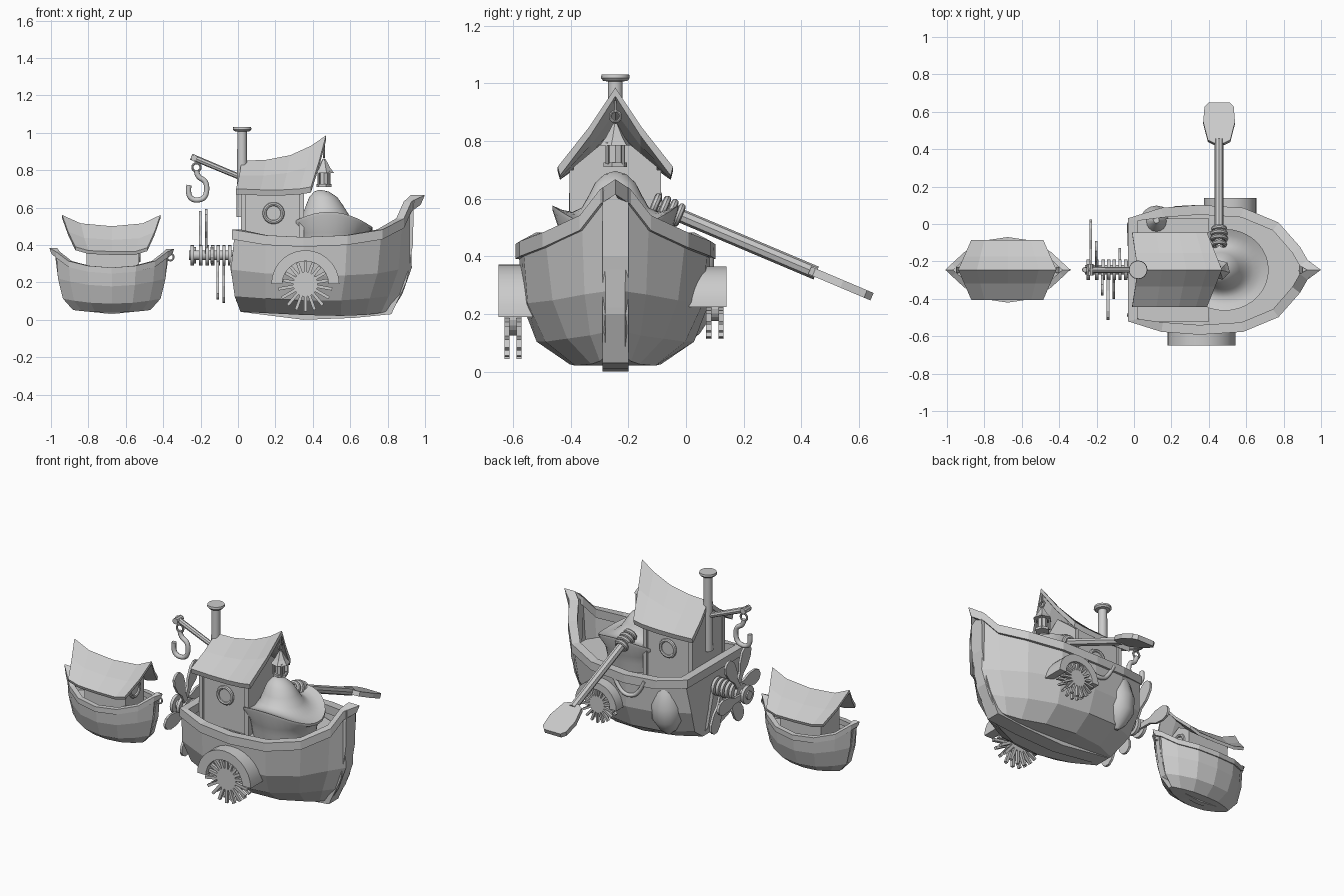
import bpy, bmesh, math
from mathutils import Vector as V

if "Cube" in bpy.data.objects:
    bpy.data.objects.remove(bpy.data.objects["Cube"])

CY = -0.245  # centre line of both boats


def mesh(name, parts, smooth=False, solid=0):
    vs, fs = [], []
    for v, f in parts:
        o = len(vs)
        vs += [tuple(p) for p in v]
        fs += [[i + o for i in q] for q in f]
    me = bpy.data.meshes.new(name)
    me.from_pydata(vs, [], fs)
    bm = bmesh.new()
    bm.from_mesh(me)
    bmesh.ops.recalc_face_normals(bm, faces=bm.faces)
    bm.to_mesh(me)
    bm.free()
    ob = bpy.data.objects.new(name, me)
    bpy.context.collection.objects.link(ob)
    if solid:
        m = ob.modifiers.new("shell", 'SOLIDIFY')
        m.thickness, m.offset = solid, 0
    if smooth:
        bpy.ops.object.select_all(action='DESELECT')
        bpy.context.view_layer.objects.active = ob
        ob.select_set(True)
        bpy.ops.object.shade_smooth_by_angle(angle=math.radians(40))
    return ob


def loft(rows, closed=True, loop=False, caps=True):
    n, m = len(rows[0]), len(rows)
    f = []
    for i in range(m if loop else m - 1):
        k = (i + 1) % m
        for j in range(n if closed else n - 1):
            l = (j + 1) % n
            f.append([i * n + j, i * n + l, k * n + l, k * n + j])
    if caps and not loop:
        f += [list(range(n)), list(range((m - 1) * n, m * n))]
    return [p for r in rows for p in r], f


def prism(pts, vec):
    return loft([[V(p) for p in pts], [V(p) + V(vec) for p in pts]])


def box(x0, x1, y0, y1, z0, z1):
    return prism([(x0, y0, z0), (x1, y0, z0), (x1, y1, z0), (x0, y1, z0)], (0, 0, z1 - z0))


def turned(a, b, prof, n=16):
    """Rings of (fraction along a-b, radius)."""
    a, b = V(a), V(b)
    d = (b - a).normalized()
    u = d.orthogonal().normalized()
    w = d.cross(u)
    return loft([[a.lerp(b, t) + (u * math.cos(k * math.tau / n) + w * math.sin(k * math.tau / n)) * r
                  for k in range(n)] for t, r in prof])


def cyl(a, b, r, r2=None, n=16):
    return turned(a, b, [(0, r), (1, r if r2 is None else r2)], n)


def torus(c, axis, R, r, n=20, m=8):
    d = V(axis).normalized()
    u = d.orthogonal().normalized()
    w = d.cross(u)
    rows = []
    for k in range(n):
        e = u * math.cos(k * math.tau / n) + w * math.sin(k * math.tau / n)
        rows.append([V(c) + e * (R + r * math.cos(j * math.tau / m)) + d * r * math.sin(j * math.tau / m)
                     for j in range(m)])
    return loft(rows, loop=True)


def tube(name, pts, r):
    cu = bpy.data.curves.new(name, 'CURVE')
    cu.dimensions, cu.bevel_depth, cu.bevel_resolution, cu.use_fill_caps = '3D', r, 2, True
    s = cu.splines.new('NURBS')
    s.points.add(len(pts) - 1)
    for q, p in zip(s.points, pts):
        q.co = (*p, 1)
    s.use_endpoint_u, s.order_u = True, 3
    bpy.context.collection.objects.link(bpy.data.objects.new(name, cu))


def hull(name, levels, solid):
    rows = []
    for st in zip(*levels):
        rows.append([V((x, CY + w, z)) for x, w, z in st] + [V((x, CY - w, z)) for x, w, z in st[::-1]])
    mesh(name, [loft(rows, closed=False)], solid=solid)


def gunwale(name, path, out, inn, up, down):
    """Rectangular rail swept round a closed half-outline, mirrored; w = 0 marks a tip."""
    full = path + [(x, -w, z) for x, w, z in path[::-1] if w > 0]
    n, rows = len(full), []
    for i, (x, w, z) in enumerate(full):
        a, b = full[i - 1], full[(i + 1) % n]
        t = V((b[0] - a[0], b[1] - a[1], 0)).normalized()
        nr = V((-t.y, t.x, 0))
        k = 2 if w == 0 else 1
        p = V((x, CY + w, z))
        rows.append([p + nr * out * k + V((0, 0, up)), p - nr * inn + V((0, 0, up)),
                     p - nr * inn - V((0, 0, down)), p + nr * out - V((0, 0, down))])
    mesh(name, [loft(rows, loop=True)])


def roof(name, stations, half, thick):
    rows = []
    for xr, zr, xe, ze in stations:
        s = [(xe, half, ze), (xr * .55 + xe * .45, half * .45, zr * .55 + ze * .45 - .012), (xr, 0, zr)]
        top = s + [(x, -y, z) for x, y, z in s[1::-1]]
        rows.append([(x, CY + y, z) for x, y, z in top] + [(x, CY + y * .96, z - thick) for x, y, z in top[::-1]])
    mesh(name, [loft(rows)])


def strip(name, outer, inner, w):
    mesh(name, [loft([[(a[0], CY - w, a[1]), (a[0], CY + w, a[1]), (b[0], CY + w, b[1]), (b[0], CY - w, b[1])]
                      for a, b in zip(outer, inner)])])


# main hull, rail, keel and deck
rim = [(-.01, .27, .46), (.15, .31, .43), (.35, .325, .42), (.58, .31, .43), (.76, .235, .46), (.87, .11, .52), (.91, .04, .61)]
hull("hull", [rim,
    [(-.03, .24, .27), (.15, .30, .25), (.35, .315, .24), (.57, .295, .24), (.74, .21, .25), (.85, .10, .27), (.92, .03, .28)],
    [(-.01, .18, .13), (.15, .25, .12), (.35, .265, .11), (.55, .235, .11), (.70, .16, .12), (.80, .08, .13), (.87, .03, .14)],
    [(.02, .06, .05), (.15, .12, .045), (.35, .155, .035), (.55, .135, .03), (.68, .08, .035), (.76, .05, .045), (.82, .03, .06)]], .02)
gunwale("hull_rail", rim + [(.955, 0, .645)], .022, .03, .022, .03)
strip("keel", [(-.01, .42), (-.045, .3), (-.01, .1), (.03, .04), (.35, .0), (.62, .01), (.82, .03), (.90, .2), (.935, .4), (.94, .64)],
      [(.02, .42), (0, .3), (.02, .13), (.06, .07), (.35, .04), (.62, .04), (.79, .07), (.86, .22), (.89, .4), (.9, .62)], .045)
deck = [(x * .97 + .005, w * .93) for x, w, z in rim]
mesh("deck", [prism([(x, CY + w, .35) for x, w in deck] + [(x, CY - w, .35) for x, w in deck[::-1]], (0, 0, .015))])
mesh("side_benches", [box(.02, .4, CY + s * .235 - .04, CY + s * .235 + .04, .36, .39) for s in (-1, 1)])

# cabin
gable = [(.02, CY + y, z) for y, z in [(-.145, .355), (.145, .355), (.145, .71), (0, .83), (-.145, .71)]]
mesh("cabin_walls", [prism(gable, (.33, 0, 0))])
mesh("cabin_posts", [box(x - .013, x + .013, CY + s * .147 - .012, CY + s * .147 + .012, .36, .7)
                     for x in (.03, .34) for s in (-1, 1)])
wins = []
for s in (-1, 1):
    wins += [torus((.19, CY + s * .15, .57), (0, 1, 0), .048, .011),
             cyl((.19, CY + s * .14, .57), (.19, CY + s * .153, .57), .04)]
mesh("cabin_windows", wins, True)
roof("cabin_roof", [(.02, .85, -.01, .70), (.15, .855, .12, .695), (.28, .88, .24, .695), (.39, .93, .33, .70), (.47, .985, .39, .71)],
     .2, .03)
mesh("chimney", [turned((.022, CY, .55), (.022, CY, 1.03), [(0, .03), (.95, .025), (.955, .042), (.975, .05), (1, .048)])], True)

# crane with hook
mesh("crane_beam", [cyl((.03, CY, .755), (-.25, CY, .872), .015, .017, 8),
                    cyl((-.235, CY - .03, .865), (-.235, CY + .03, .865), .018, None, 10)])
mesh("hook_link", [torus((-.222, CY, .815), (0, 1, 0), .022, .006)], True)
tube("crane_hook", [(-.222, CY, .80), (-.22, CY, .765), (-.165, CY, .74), (-.17, CY, .65), (-.235, CY, .635),
                    (-.27, CY, .67), (-.262, CY, .72)], .014)

# lantern under the roof peak
c = [(.46 + a, CY + b) for a in (-.028, .028) for b in (-.028, .028)]
mesh("lantern", [turned((.46, CY, .785), (.46, CY, .86), [(0, .055), (.35, .035), (1, .008)], 6),
                 cyl((.46, CY, .71), (.46, CY, .725), .042, None, 6), cyl((.46, CY, .725), (.46, CY, .79), .028, None, 8),
                 torus((.46, CY, .885), (1, 0, 0), .018, .005),
                 cyl((.46, CY, .9), (.46, CY, .94), .005, None, 6)]
     + [cyl((x, y, .72), (x, y, .795), .006, None, 6) for x, y in c])

# hat-shaped mound with an upturned brim
rows = []
for r, z in [(.004, .695), (.04, .685), (.075, .655), (.1, .61), (.125, .56), (.16, .525), (.2, .51), (.235, .505),
             (.235, .49), (.2, .465), (.19, .42), (.18, .36)]:
    lift = .055 * max(0, r - .11) / .125 if z > .48 else 0
    rows.append([(.485 + r * math.cos(a) - .05 * max(0, 1 - r / .18), CY + .93 * r * math.sin(a), z + lift * (1.5 * math.sin(a) ** 2 - .2))
                 for a in [k * math.tau / 36 for k in range(36)]])
mesh("mound_with_brim", [loft(rows)], True)

# oar with rope binding
A, B = V((.455, -.1, .575)), V((.455, .645, .26))
d = (B - A).normalized()
nrm = V((1, 0, 0)).cross(d)
ol = [(.71, .03), (.73, .06), (.86, .085), (.97, .078), (1, .055)]
out = [A.lerp(B, s) + V((w, 0, 0)) - nrm * .014 for s, w in ol] + [A.lerp(B, s) - V((w, 0, 0)) - nrm * .014 for s, w in ol[::-1]]
mesh("oar", [cyl(A, A.lerp(B, .74), .024, None, 8), prism(out, nrm * .028)])
mesh("oar_rope", [torus(A.lerp(B, t), d, R, .013) for t, R in ((-.01, .03), (.03, .035), (.065, .035), (.1, .03))], True)


# side paddle wheels under arched covers
def wheel(name, cx, cz, R, y0, y1, p0, p1):
    arc = []
    for k in range(15):
        a = math.pi * k / 14
        ca, sa = math.cos(a), math.sin(a)
        arc.append([(cx + r * ca, y, cz + r * sa) for r, y in ((R, y0), (R, y1), (R * .68, y1), (R * .68, y0))])
    mesh(name + "_cover", [loft(arc)], True)
    parts = [cyl((cx, p0, cz), (cx, p1, cz), R * .36, None, 20)]
    w = (p1 - p0) * .3
    for k in range(18):
        a = math.tau * (k + .5) / 18
        e, t = V((math.cos(a), 0, math.sin(a))), V((-math.sin(a), 0, math.cos(a))) * R * .045
        r1 = R * (.8 if e.z < -.1 else .67)
        for y in (p0, p1 - w):  # twin rows of paddles
            q = V((cx, y, cz))
            parts.append(prism([q + e * R * .3 - t, q + e * r1 - t, q + e * r1 + t, q + e * R * .3 + t], (0, w, 0)))
    mesh(name + "_blades", parts)


wheel("front_wheel", .36, .19, .182, -.65, -.5, -.63, -.57)
wheel("back_wheel", .515, .225, .14, .14, .01, .13, .07)

# stern screw: shaft, collars and staggered blades
mesh("screw_shaft", [cyl((-.262, CY, .345), (.02, CY, .345), .026, None, 12)]
     + [cyl((x - .009, CY, .345), (x + .009, CY, .345), .055, None, 16) for x in (-.245, -.2, -.165, -.135, -.105, -.075, -.045)], True)
half = [(.0, .016), (.11, .018), (.16, .04), (.22, .045), (.255, .032), (.268, .01)]
bl = []
for i, deg in enumerate((0, 60, 115, 180, 240, 290)):
    a, x = math.radians(deg), -.232 + i * .031
    pts = half + [(r, -t) for r, t in half[::-1]]
    bl.append(prism([(x - .007, CY + r * math.cos(a) - t * math.sin(a), .345 + r * math.sin(a) + t * math.cos(a)) for r, t in pts],
                    (.014, 0, 0)))
mesh("screw_blades", bl)

# float bag and rope drape on the far side
mesh("side_float", [turned((.12, -.005, .1), (.12, .02, .45), [(0, .01), (.1, .05), (.3, .09), (.55, .09), (.8, .06), (1, .015)])], True)
tube("rope_drape", [(.22, .085, .43), (.26, .085, .34), (.33, .09, .31), (.40, .085, .34), (.44, .085, .43)], .012)

# small boat
X = -.675
srim = [(-.965, .025, .35), (-.9, .085, .30), (-.8, .145, .275), (X, .163, .265), (-.55, .145, .275), (-.45, .085, .30), (-.385, .025, .35)]
hull("small_hull", [srim] + [[(X + (x - X) * sx, w * sw, z + (x - X) ** 2 * up) for x, w, _ in srim]
                             for sx, sw, z, up in ((.97, .95, .18, .5), (.88, .76, .09, .3), (.7, .4, .045, .15))], .014)
gunwale("small_hull_rail", [(-.985, 0, .37)] + srim + [(-.365, 0, .365)], .012, .018, .014, .018)
strip("small_keel", [(-.98, .36), (-.962, .22), (-.93, .11), (-.86, .05), (X, .03), (-.49, .05), (-.42, .11), (-.388, .22), (-.37, .35)],
      [(-.95, .36), (-.935, .22), (-.9, .13), (-.84, .075), (X, .055), (-.51, .075), (-.45, .13), (-.415, .22), (-.4, .35)], .016)
sd = [(X + (x - X) * .95, w * .9) for x, w, z in srim]
mesh("small_deck", [prism([(x, CY + w, .22) for x, w in sd] + [(x, CY - w, .22) for x, w in sd[::-1]], (0, 0, .01))])
mesh("small_cabin", [prism([(-.81, CY + y, z) for y, z in [(-.09, .22), (.09, .22), (.09, .41), (0, .46), (-.09, .41)]], (.28, 0, 0)),
                     torus((-.53, CY, .36), (1, 0, 0), .045, .01)])
roof("small_roof", [(-.94, .56, -.87, .39), (-.84, .515, -.8, .37), (X, .5, X, .365), (-.51, .515, -.55, .365), (-.415, .56, -.485, .385)],
     .16, .018)
mesh("tow_ring", [torus((-.362, CY, .335), (0, 1, 0), .018, .005)], True)
